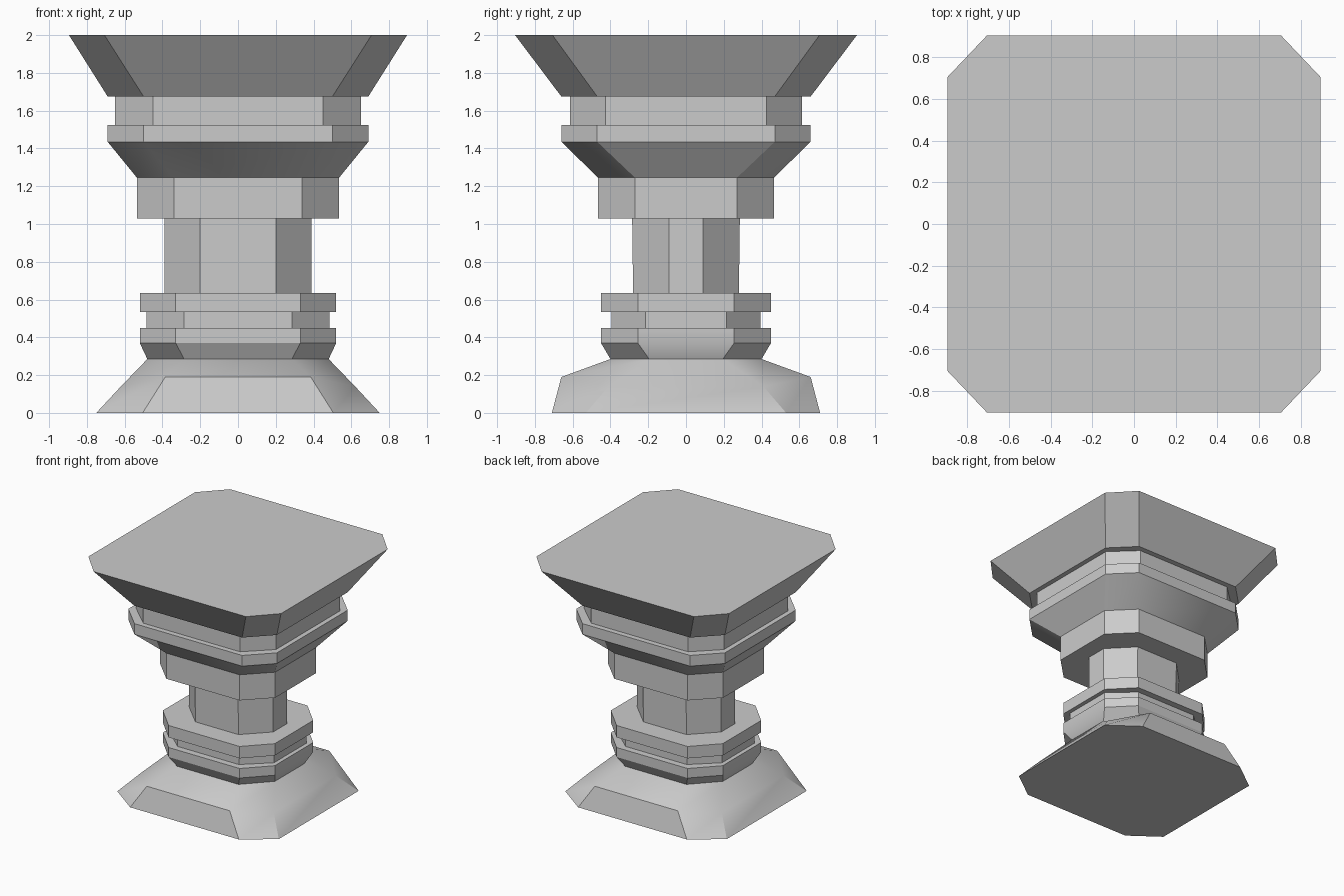
import bpy, bmesh, math

if "Cube" in bpy.data.objects:
    bpy.data.objects.remove(bpy.data.objects["Cube"])

stone = bpy.data.materials.new("plain grey stone")
stone.diffuse_color = (0.6, 0.6, 0.6, 1)
stone.use_nodes = True
stone.node_tree.nodes["Principled BSDF"].inputs["Base Color"].default_value = stone.diffuse_color


def ring(z, hx, hy, fx, fy, side=None):
    """Chamfered rectangle; side=(x, y, z) moves the points of the x faces."""
    sx, sy, sz = side or (hx, fy, z)
    return [(fx, -hy, z), (sx, -sy, sz), (sx, sy, sz), (fx, hy, z),
            (-fx, hy, z), (-sx, sy, sz), (-sx, -sy, sz), (-fx, -hy, z)]


def loft(name, rings, cap_bottom=False, cap_top=False):
    bm = bmesh.new()
    rows = [[bm.verts.new(p) for p in r] for r in rings]
    for a, b in zip(rows, rows[1:]):
        for i in range(8):
            j = (i + 1) % 8
            bm.faces.new((a[i], a[j], b[j], b[i]))
    if cap_bottom:
        bm.faces.new(rows[0][::-1])
    if cap_top:
        bm.faces.new(rows[-1])
    me = bpy.data.meshes.new(name)
    bm.to_mesh(me)
    bm.free()
    me.materials.append(stone)
    ob = bpy.data.objects.new(name, me)
    bpy.context.collection.objects.link(ob)
    bpy.ops.object.select_all(action='DESELECT')
    ob.select_set(True)
    bpy.context.view_layer.objects.active = ob
    bpy.ops.object.shade_smooth_by_angle(angle=math.radians(30))
    return ob


# Cross-sections: half width, half depth, front flat, side flat
wide = (0.52, 0.45, 0.33, 0.255)
groove = (0.485, 0.395, 0.285, 0.215)
shaft_low = (0.39, 0.28, 0.20, 0.09)
shaft_top = (0.39, 0.285, 0.20, 0.09)
collar = (0.535, 0.465, 0.34, 0.27)
flare = (0.69, 0.66, 0.50, 0.47)
neck = (0.65, 0.615, 0.45, 0.425)
slab = (0.895, 0.905, 0.707, 0.707)

# Sloped foot
loft("foot", [
    ring(0, 0.75, 0.71, 0.505, 0.53),
    ring(0.19, 0.57, 0.66, 0.385, 0.41, side=(0.62, 0.41, 0.14)),
    ring(0.285, 0.48, 0.40, 0.285, 0.195)], cap_bottom=True)

# Grooved moulding above the foot
loft("lower_moulding", [
    ring(0.285, 0.48, 0.40, 0.285, 0.195),
    ring(0.37, *wide), ring(0.45, *wide),
    ring(0.45, *groove), ring(0.535, *groove),
    ring(0.535, *wide), ring(0.635, *wide), ring(0.635, *shaft_low)])

# Shaft
loft("shaft", [ring(0.635, *shaft_low), ring(1.03, *shaft_top)])

# Flared upper moulding
loft("upper_moulding", [
    ring(1.03, *shaft_top), ring(1.03, *collar), ring(1.245, *collar),
    ring(1.435, *flare), ring(1.525, *flare),
    ring(1.525, *neck), ring(1.675, *neck)])

# Spreading top slab
loft("top_slab", [
    ring(1.675, *neck), ring(1.675, *flare), ring(2.0, *slab)], cap_top=True)
